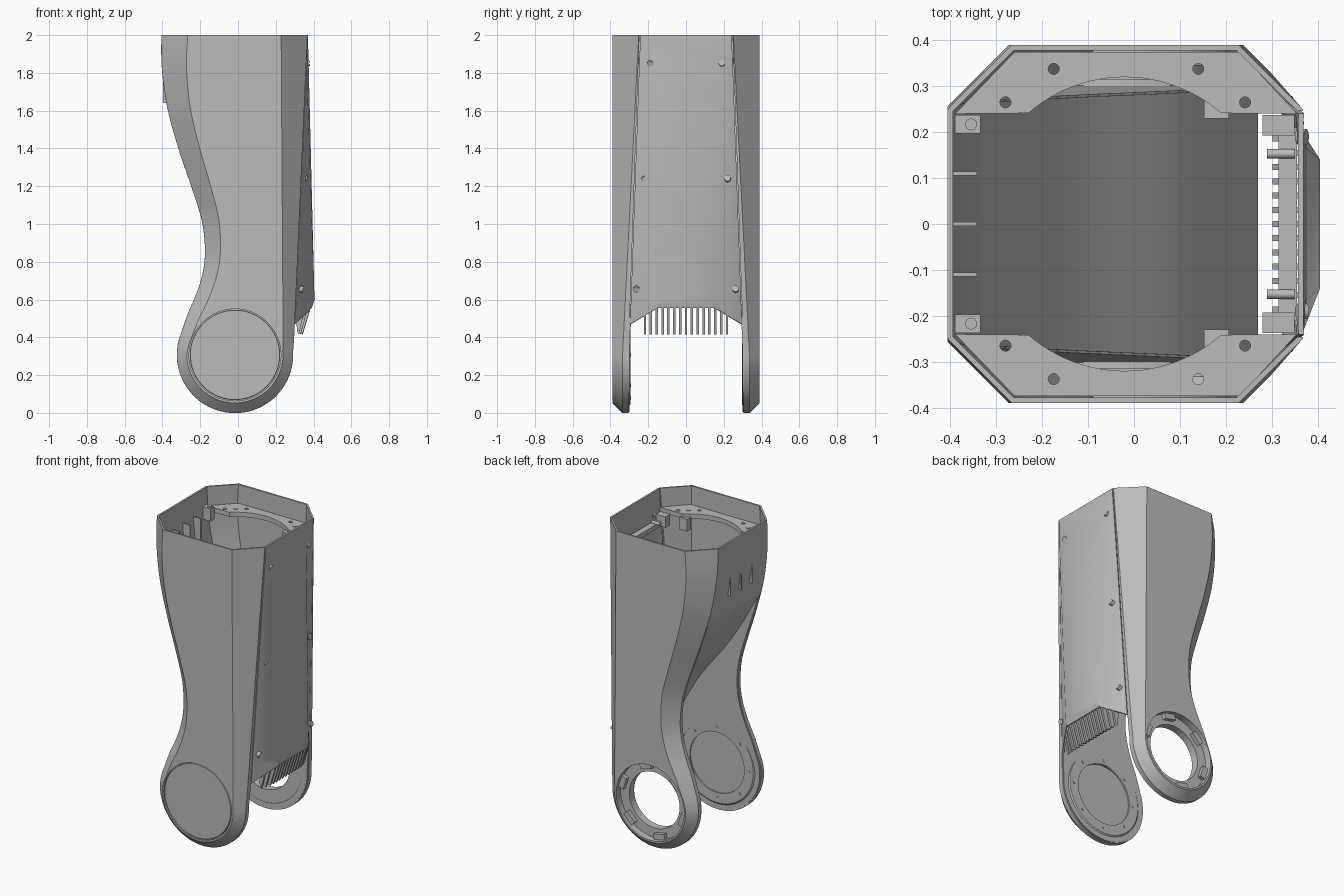
import bpy, bmesh
from math import sin, cos, pi, radians
from mathutils import Vector, Matrix
from mathutils.geometry import tessellate_polygon

if "Cube" in bpy.data.objects:
    bpy.data.objects.remove(bpy.data.objects["Cube"])

grey = bpy.data.materials.new("satin_grey")
grey.use_nodes = True
grey.diffuse_color = (0.5, 0.5, 0.5, 1)
grey.node_tree.nodes["Principled BSDF"].inputs["Base Color"].default_value = (0.5, 0.5, 0.5, 1)

CX, CZ, R = -0.016, 0.307, 0.302      # joint centre and end radius
HOLE = 0.243                          # joint opening radius


def finish(name, bm, thick=0):
    """Turn a bmesh into a shaded object, optionally thickened to a shell."""
    bmesh.ops.remove_doubles(bm, verts=bm.verts, dist=1e-5)
    bmesh.ops.recalc_face_normals(bm, faces=bm.faces)
    mesh = bpy.data.meshes.new(name)
    bm.to_mesh(mesh)
    bm.free()
    ob = bpy.data.objects.new(name, mesh)
    bpy.context.collection.objects.link(ob)
    mesh.materials.append(grey)
    bpy.ops.object.select_all(action='DESELECT')
    ob.select_set(True)
    bpy.context.view_layer.objects.active = ob
    if thick:
        mod = ob.modifiers.new("shell", 'SOLIDIFY')
        mod.thickness, mod.offset = thick, 0
        bpy.ops.object.modifier_apply(modifier=mod.name)
    bpy.ops.object.shade_smooth_by_angle(angle=radians(25))
    return ob


def skin(bm, rows, closed=False):
    """Quads between successive rows of points."""
    vs = [[bm.verts.new(p) for p in row] for row in rows]
    n = len(rows[0])
    for a, b in zip(vs, vs[1:]):
        for i in range(n if closed else n - 1):
            j = (i + 1) % n
            bm.faces.new((a[i], a[j], b[j], b[i]))


def fill(bm, outer, holes, place):
    """Flat 2D outline with holes, mapped to 3D by place(u, v)."""
    loops = [[Vector((u, v, 0)) for u, v in loop] for loop in [outer] + holes]
    vs = [bm.verts.new(place(p.x, p.y)) for loop in loops for p in loop]
    for tri in tessellate_polygon(loops):
        bm.faces.new([vs[i] for i in tri])


def circle(u, v, r, n=64):
    return [(u + r * cos(2 * pi * i / n), v + r * sin(2 * pi * i / n)) for i in range(n)]


def lathe(name, prof, n=64):
    """Turn a (radius, y) profile about the joint axis."""
    bm = bmesh.new()
    skin(bm, [[(u, y, v) for u, v in circle(CX, CZ, max(r, 1e-7), n)] for r, y in prof], True)
    bmesh.ops.dissolve_degenerate(bm, edges=bm.edges, dist=1e-6)
    return finish(name, bm)


def cylinder(name, loc, r, depth, axis):
    bm = bmesh.new()
    rot = Vector((0, 0, 1)).rotation_difference(Vector(axis)).to_matrix().to_4x4()
    bmesh.ops.create_cone(bm, cap_ends=True, segments=16, radius1=r, radius2=r, depth=depth,
                          matrix=Matrix.Translation(loc) @ rot)
    return finish(name, bm)


def box(name, loc, size, turn=0):
    bm = bmesh.new()
    bmesh.ops.create_cube(bm, size=1, matrix=Matrix.Translation(loc) @ Matrix.Rotation(turn, 4, 'Y')
                          @ Matrix.Diagonal((*size, 1)))
    return finish(name, bm)


def spline(pts, steps=5):
    """Catmull-Rom curve through 2D points."""
    p = [Vector(q) for q in [pts[0]] + pts + [pts[-1]]]
    out = []
    for a, b, c, d in zip(p, p[1:], p[2:], p[3:]):
        for k in range(steps):
            t = k / steps
            out.append(0.5 * (2 * b + (c - a) * t + (2 * a - 5 * b + 4 * c - d) * t * t
                              + (3 * b - a - 3 * c + d) * t ** 3))
    return out + [p[-1]]


def rise(z):
    return max(0, (z - 0.3) / 1.7)


def edge_y(z):
    return 0.305 - 0.058 * rise(z)


def chamfer(z):
    return 0.05 + 0.086 * rise(z)


def right_x(z):
    return 0.287 + 0.075 * rise(z)


# Side outline: down the curved edge, around the joint, up the straight edge
left = spline([(-0.4, 2), (-0.397, 1.82), (-0.365, 1.6), (-0.303, 1.38), (-0.235, 1.18),
               (-0.182, 1), (-0.17, 0.82), (-0.2, 0.67), (-0.262, 0.52)])
arc = [Vector((CX + R * cos(a), CZ + R * sin(a))) for a in
       [radians(158 + (363 - 158) * i / 48) for i in range(49)]]
right = [Vector((right_x(z), z)) for z in [0.4 + 0.1 * i for i in range(17)]]
P = left + arc + right
Q = []
for i, p in enumerate(P):
    t = (P[min(i + 1, len(P) - 1)] - P[max(i - 1, 0)]).normalized()
    q = p + Vector((-t.y, t.x)) * chamfer(p.y)
    if i in (0, len(P) - 1):
        q.y = 2
    Q.append(q)

# Recessed sheet that dives from the curved side to the foot of the cover
top_wall = [p for p in left if p.y > 1.5]
dive = spline([(-0.335, 1.49), (-0.13, 1.15), (0.1, 0.85), (0.265, 0.57)])
bm = bmesh.new()
skin(bm, [[(p.x, s * edge_y(p.y), p.y) for s in (-1, 1)] for p in top_wall + dive])
finish("recessed_sheet", bm, 0.012)

for s, side in ((-1, "front"), (1, "back")):
    # Chamfered outer cheek with the joint opening
    bm = bmesh.new()
    fill(bm, Q, [circle(CX, CZ, HOLE)], lambda x, z: (x, s * 0.384, z))
    skin(bm, [[(p.x, s * 0.384, p.y) for p in Q],
              [(p.x, s * (0.384 - chamfer(p.y)), p.y) for p in P],
              [(p.x, s * min(edge_y(p.y), 0.383 - chamfer(p.y)), p.y) for p in P]])
    finish(side + "_cheek", bm, 0.012)

    # Inner wall closing the cheek outside the sheet
    rim = [p for p in P if p.y < (1.49 if p.x < 0 else 0.57)]
    bm = bmesh.new()
    fill(bm, rim + dive[::-1], [circle(CX, CZ, 0.2)], lambda x, z: (x, s * edge_y(z), z))
    finish(side + "_inner_wall", bm, 0.01)

    # Mounting flange near the top
    cut = [(-0.02 + 0.32 * cos(a), 0.32 * sin(a)) for a in
           [radians(49 + 82 * i / 24) for i in range(25)]]
    shape = [(-0.39, 0.24), (-0.26, 0.375), (0.23, 0.375), (0.355, 0.24)] + cut
    holes = [circle(x, y, 0.012, 16) for x, y in
             ((-0.175, 0.338), (-0.28, 0.265), (0.14, 0.338), (0.242, 0.265))]
    bm = bmesh.new()
    fill(bm, shape, holes, lambda x, y: (x, s * y, 1.865))
    finish(side + "_flange", bm, 0.03)
    for x in (-0.23, 0.195):
        cylinder(side + "_flange_pin", (x, s * 0.305, 1.868), 0.015, 0.03, (0, 0, 1))

    # Bosses, lugs and side rails inside the top
    box(side + "_corner_boss", (-0.362, s * 0.217, 1.85), (0.055, 0.04, 0.08))
    cylinder(side + "_corner_screw", (-0.355, s * 0.217, 1.893), 0.013, 0.012, (0, 0, 1))
    box(side + "_flange_lug", (0.18, s * 0.25, 1.82), (0.055, 0.04, 0.08))
    box(side + "_cover_lug", (0.315, s * 0.215, 1.82), (0.07, 0.045, 0.07))
    cylinder(side + "_cover_pin", (0.32, s * 0.153, 1.82), 0.01, 0.06, (1, 0, 0))

    # Cover screws
    for x, y, z in ((0.366, 0.19, 1.85), (0.355, 0.22, 1.24), (0.334, 0.262, 0.655)):
        cylinder(side + "_cover_screw", (x, s * y, z), 0.017, 0.02, (1, 0, s * 0.35))

# Front joint: outer cap, inner disc with bolts
lathe("joint_cap", [(0, -0.389), (0.236, -0.389), (0.239, -0.386), (0.239, -0.36), (0, -0.36)])
lathe("joint_disc", [(0, -0.303), (0.195, -0.303), (0.195, -0.294), (0.26, -0.294),
                     (0.268, -0.3), (0.268, -0.315), (0, -0.315)])
for u, v in circle(CX, CZ, 0.226, 8):
    cylinder("joint_bolt", (u, -0.294, v), 0.009, 0.008, (0, 1, 0))

# Back joint: stepped open ring with locating blocks
lathe("joint_ring", [(HOLE, 0.388), (HOLE, 0.345), (0.18, 0.345), (0.18, 0.296),
                     (0.262, 0.296), (0.268, 0.3), (0.268, 0.315)])
for i in range(6):
    a = 2 * pi * i / 6 + 0.3
    box("ring_block", (CX + 0.222 * cos(a), 0.355, CZ + 0.222 * sin(a)), (0.035, 0.03, 0.08), -a)

# Faceted cover on the straight side
bm = bmesh.new()
rows = []
for ze, zc, m, xc in ((2, 2, 0.17, 0.363), (1.85, 1.85, 0.165, 0.368),
                      (0.62, 0.6, 0.14, 0.399), (0.47, 0.555, 0.15, 0.385)):
    w, xe = edge_y(ze) - 0.006, right_x(ze) + 0.002
    rows.append([(xe, -w, ze), (xc, -m, zc), (xc, m, zc), (xe, w, ze)])
skin(bm, rows)
finish("cover_panel", bm, 0.012)

# Comb of vent fins under the cover
for i in range(15):
    y = -0.217 + 0.031 * i
    d = max(0, abs(y) - 0.15) * 0.6
    bm = bmesh.new()
    fill(bm, [(0.386 - d, 0.558 - d), (0.343 - d / 2, 0.415), (0.315, 0.425),
              (0.302, 0.52), (0.33, 0.565 - d)], [], lambda x, z: (x, y, z))
    finish("vent_fin", bm, 0.013)

# Stiffening ribs on the curved wall and a cross rail behind the cover
for y in (-0.11, 0, 0.11):
    box("wall_rib", (-0.37, y, 1.75), (0.055, 0.008, 0.22))
box("cover_rail", (0.335, 0, 1.8), (0.04, 0.42, 0.03))
